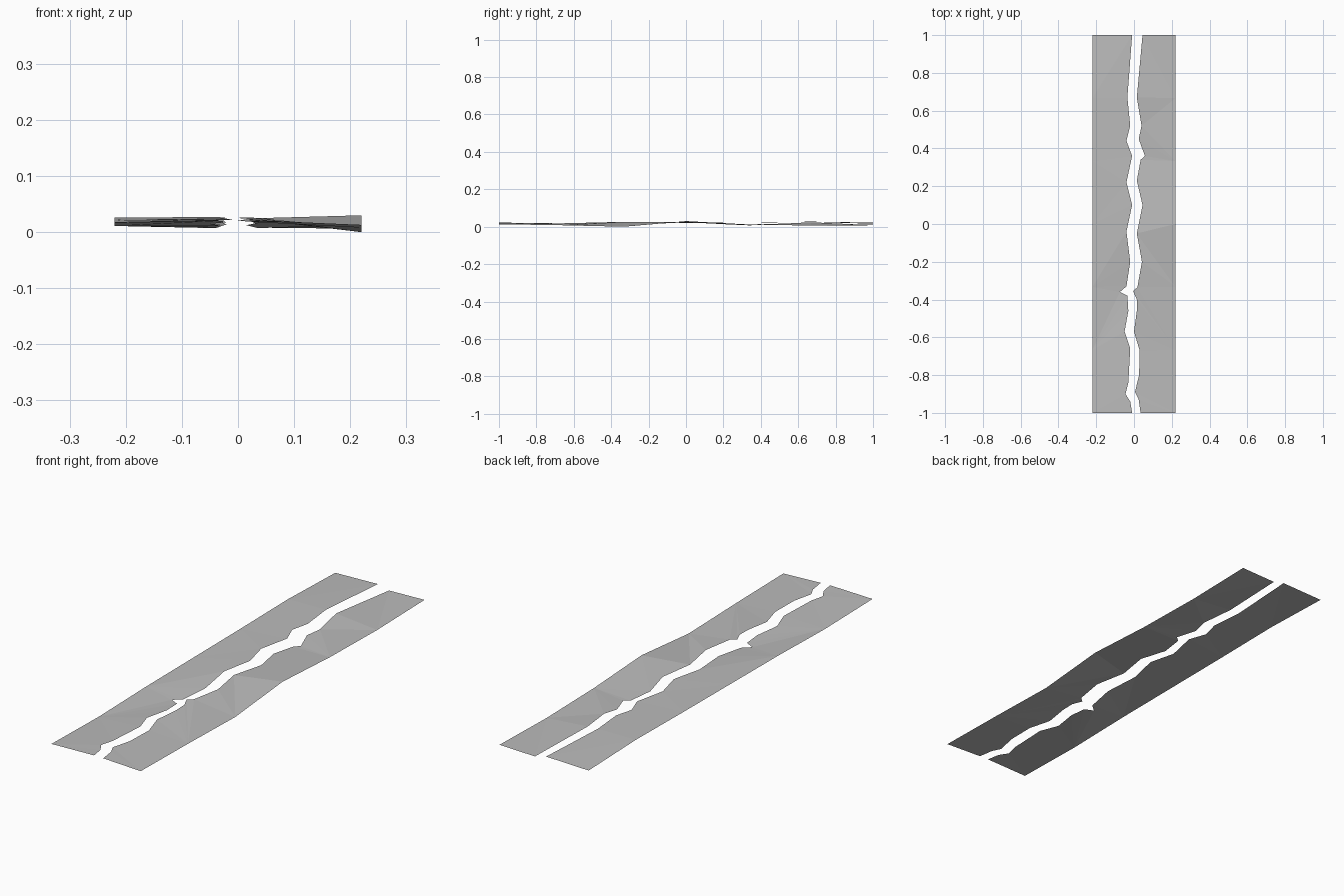
import bpy
import bmesh

# Remove the default cube only
default_cube = bpy.data.objects.get("Cube")
if default_cube:
    bpy.data.objects.remove(default_cube, do_unlink=True)

# Single plain grey for both halves
grey = bpy.data.materials.new("plain grey")
grey.use_nodes = True
colour = (0.5, 0.5, 0.5, 1)
grey.diffuse_color = colour
grey.node_tree.nodes["Principled BSDF"].inputs["Base Color"].default_value = colour

HALF_WIDTH = 0.22
STATIONS = 6  # equal spans along the length


def height_at(profile, y):
    """Linear height between evenly spaced stations from front to back."""
    position = (y + 1) / 2 * STATIONS
    index = min(int(position), STATIONS - 1)
    blend = position - index
    return profile[index] * (1 - blend) + profile[index + 1] * blend


def torn_sheet(name, outer_x, outer_heights, crack_path, crack_heights):
    """Warped thin sheet triangulated between its straight and torn edges."""
    mesh = bpy.data.meshes.new(name)
    bm = bmesh.new()
    outer = []
    for i, z in enumerate(outer_heights):
        outer.append(bm.verts.new((outer_x, 2 * i / STATIONS - 1, z)))
    crack = []
    for x, y in reversed(crack_path):
        crack.append(bm.verts.new((x, y, height_at(crack_heights, y))))

    # Step along whichever edge is behind, adding one triangle at a time
    a = b = 0
    while a < len(outer) - 1 or b < len(crack) - 1:
        if b == len(crack) - 1:
            step_outer = True
        elif a == len(outer) - 1:
            step_outer = False
        else:
            step_outer = outer[a + 1].co.y < crack[b + 1].co.y
        if step_outer:
            corners = (outer[a], crack[b], outer[a + 1])
            a += 1
        else:
            corners = (outer[a], crack[b], crack[b + 1])
            b += 1
        face = bm.faces.new(corners)
        face.normal_update()
        if face.normal.z < 0:
            face.normal_flip()

    bm.to_mesh(mesh)
    bm.free()
    mesh.materials.append(grey)
    sheet = bpy.data.objects.new(name, mesh)
    bpy.context.scene.collection.objects.link(sheet)
    return sheet


# Torn edges, listed from back to front
crack_minus = [
    (-.01, 1), (-.035, .67), (-.02, .52), (-.04, .44), (-.01, .36),
    (-.04, .22), (-.01, .1), (-.04, -.04), (-.02, -.2), (-.04, -.33),
    (-.075, -.36), (-.035, -.38), (-.03, -.46), (-.05, -.57),
    (-.02, -.66), (-.03, -.84), (-.045, -.9), (-.02, -.94), (-.01, -1),
]
crack_plus = [
    (.045, 1), (.015, .67), (.04, .52), (.025, .45), (.058, .36),
    (.035, .34), (.015, .23), (.045, .1), (.015, -.05), (.042, -.2),
    (.018, -.335), (-.005, -.355), (.015, -.4), (.015, -.46), (0, -.57),
    (.03, -.67), (.027, -.8), (.005, -.89), (.025, -.93), (.035, -1),
]

# Two halves of the split sheet, with gently rippled edges
torn_sheet("right_sheet_half", -HALF_WIDTH,
           [.017, .011, .018, .02, .022, .026, .016], crack_minus,
           [.022, .018, .007, .024, .023, .027, .022])
torn_sheet("left_sheet_half", HALF_WIDTH,
           [.013, .008, 0, .03, .012, .006, .013], crack_plus,
           [.021, .018, .026, .024, .007, .024, .008])
